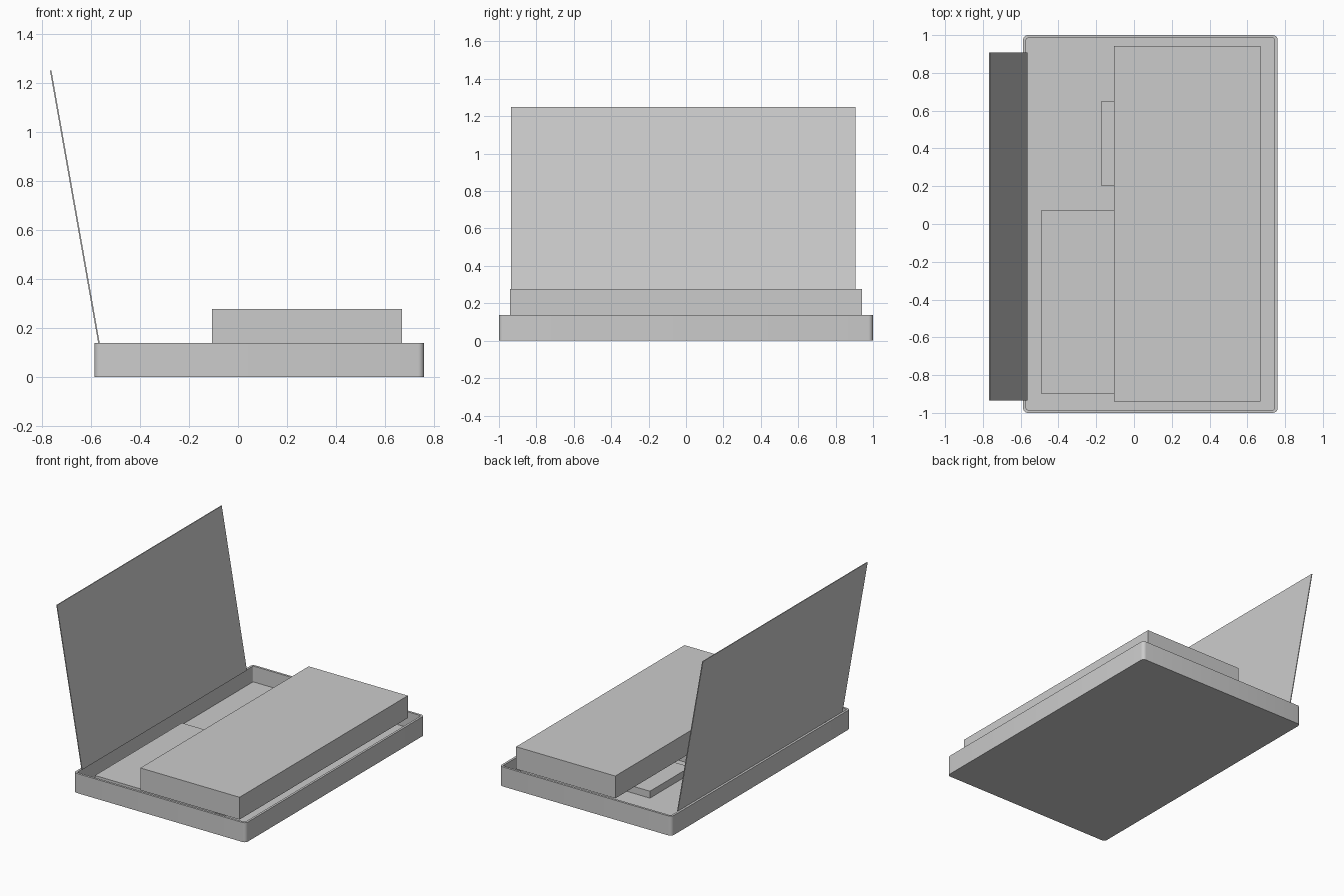
import bpy, bmesh, math
from mathutils import Matrix

cube = bpy.data.objects.get("Cube")
if cube:
    bpy.data.objects.remove(cube, do_unlink=True)

grey = bpy.data.materials.new("plain grey")
grey.use_nodes = True
colour = (0.6, 0.6, 0.6, 1)
grey.diffuse_color = colour
grey.node_tree.nodes["Principled BSDF"].inputs["Base Color"].default_value = colour


def finish(name, bm):
    mesh = bpy.data.meshes.new(name)
    bmesh.ops.recalc_face_normals(bm, faces=bm.faces)
    bm.to_mesh(mesh)
    bm.free()
    mesh.materials.append(grey)
    obj = bpy.data.objects.new(name, mesh)
    bpy.context.collection.objects.link(obj)
    return obj


def box_mesh(x0, x1, y0, y1, z0, z1):
    bm = bmesh.new()
    centre = Matrix.Translation(((x0 + x1) / 2, (y0 + y1) / 2, (z0 + z1) / 2))
    size = Matrix.Diagonal((x1 - x0, y1 - y0, z1 - z0, 1))
    bmesh.ops.create_cube(bm, size=1, matrix=centre @ size)
    return bm


# Open tray: rounded upright corners, top face inset and pushed down
bm = box_mesh(-0.587, 0.76, -1, 1, 0, 0.138)
upright = [e for e in bm.edges if abs(e.verts[0].co.z - e.verts[1].co.z) > 0.1]
bmesh.ops.bevel(bm, geom=upright, offset=0.025, segments=5, profile=0.5, affect="EDGES")
bm.normal_update()
top = max(bm.faces, key=lambda f: f.calc_center_median().z)
bmesh.ops.inset_region(bm, faces=[top], thickness=0.016)
result = bmesh.ops.extrude_discrete_faces(bm, faces=[top])
bmesh.ops.translate(bm, verts=result["faces"][0].verts, vec=(0, 0, -0.112))
tray = finish("tray", bm)
bpy.context.view_layer.objects.active = tray
tray.select_set(True)
bpy.ops.object.shade_smooth_by_angle(angle=math.radians(30))

# Contents stacked in the tray
finish("lower_block", box_mesh(-0.49, 0.45, -0.9, 0.073, 0.026, 0.105))
finish("small_block", box_mesh(-0.173, 0.1, 0.2, 0.65, 0.026, 0.075))
finish("large_block", box_mesh(-0.106, 0.67, -0.94, 0.942, 0.118, 0.276))

# Thin lid leaning outward from the left rim
lid = box_mesh(-0.571, -0.565, -0.935, 0.907, 0.138, 1.25)
for v in lid.verts:
    v.co.x -= 0.197 * (v.co.z - 0.138) / 1.112
finish("open_lid", lid)
